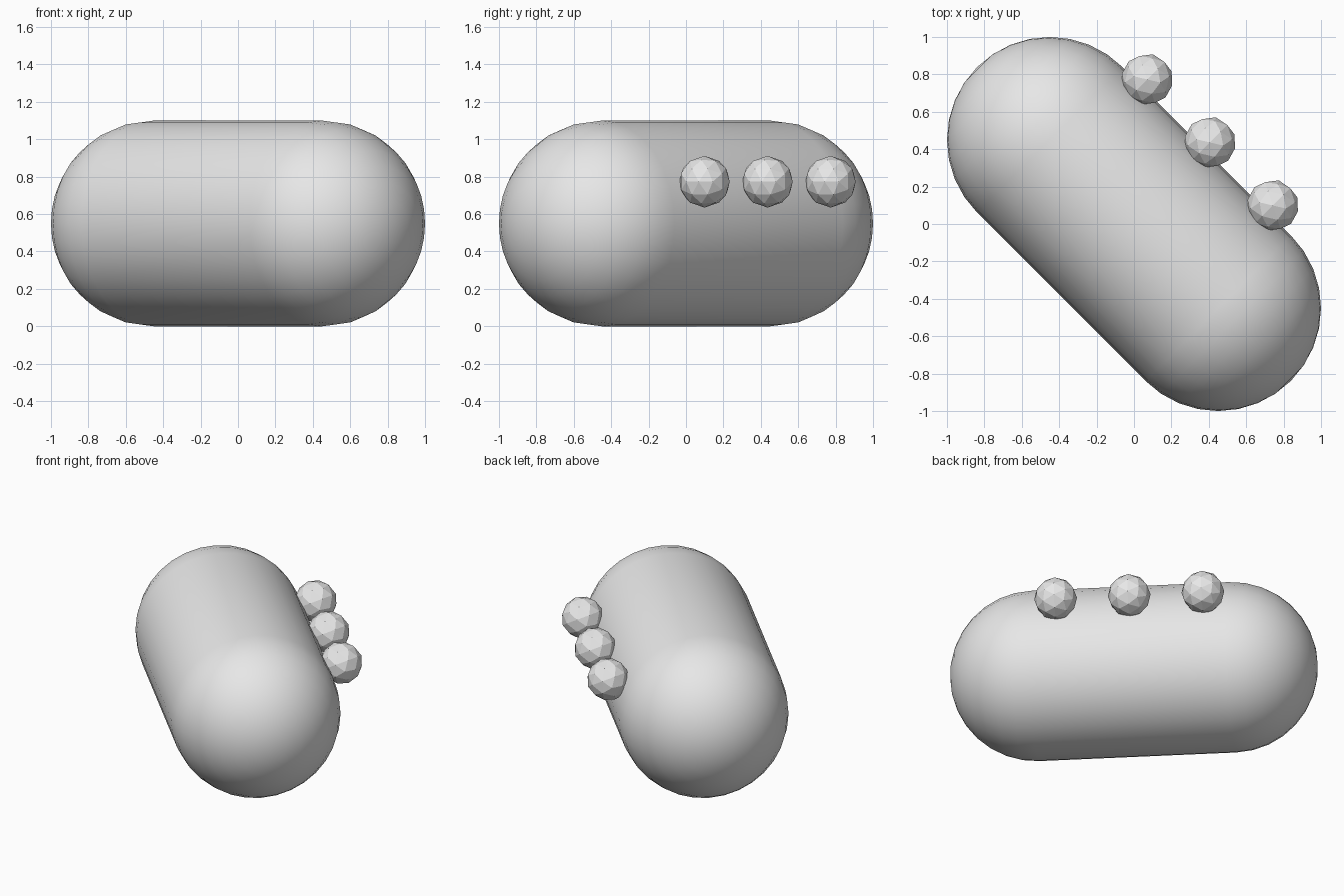
import bpy, bmesh, math
from mathutils import Matrix, Vector

cube = bpy.data.objects.get("Cube")
if cube:
    bpy.data.objects.remove(cube, do_unlink=True)

RADIUS = 0.55
HALF_LENGTH = 0.45 * math.sqrt(2)

grey = bpy.data.materials.new("light_grey")
grey.use_nodes = True
color = (0.8, 0.8, 0.8, 1)
grey.diffuse_color = color
grey.node_tree.nodes["Principled BSDF"].inputs["Base Color"].default_value = color


def add_object(name, bm, smooth):
    for face in bm.faces:
        face.smooth = smooth
    mesh = bpy.data.meshes.new(name)
    bm.to_mesh(mesh)
    bm.free()
    mesh.materials.append(grey)
    obj = bpy.data.objects.new(name, mesh)
    bpy.context.collection.objects.link(obj)
    return obj


# Capsule body: a sphere split at its equator and stretched along its axis
bm = bmesh.new()
bmesh.ops.create_uvsphere(bm, u_segments=32, v_segments=16, radius=RADIUS)
equator = [e for e in bm.edges if all(abs(v.co.z) < 1e-4 for v in e.verts)]
bmesh.ops.split_edges(bm, edges=equator)
for face in bm.faces:
    side = math.copysign(HALF_LENGTH, face.calc_center_median().z)
    for v in face.verts:
        v.tag = side > 0
for v in bm.verts:
    v.co.z += HALF_LENGTH if v.tag else -HALF_LENGTH
rims = [e for e in bm.edges if e.is_boundary]
bmesh.ops.bridge_loops(bm, edges=rims)
bmesh.ops.recalc_face_normals(bm, faces=bm.faces)
turn = Vector((1, -1, 0)).to_track_quat("Z", "Y").to_matrix().to_4x4()
bm.transform(Matrix.Translation((0, 0, RADIUS)) @ turn)
add_object("capsule_body", bm, True)

# Row of faceted beads along the back left side
for i, name in enumerate(("rear_bead", "middle_bead", "front_bead")):
    bm = bmesh.new()
    bmesh.ops.create_icosphere(bm, subdivisions=2, radius=0.138)
    bm.transform(turn)
    bead = add_object(name, bm, False)
    bead.location = (0.07 + 0.336 * i, 0.773 - 0.337 * i, 0.773)
